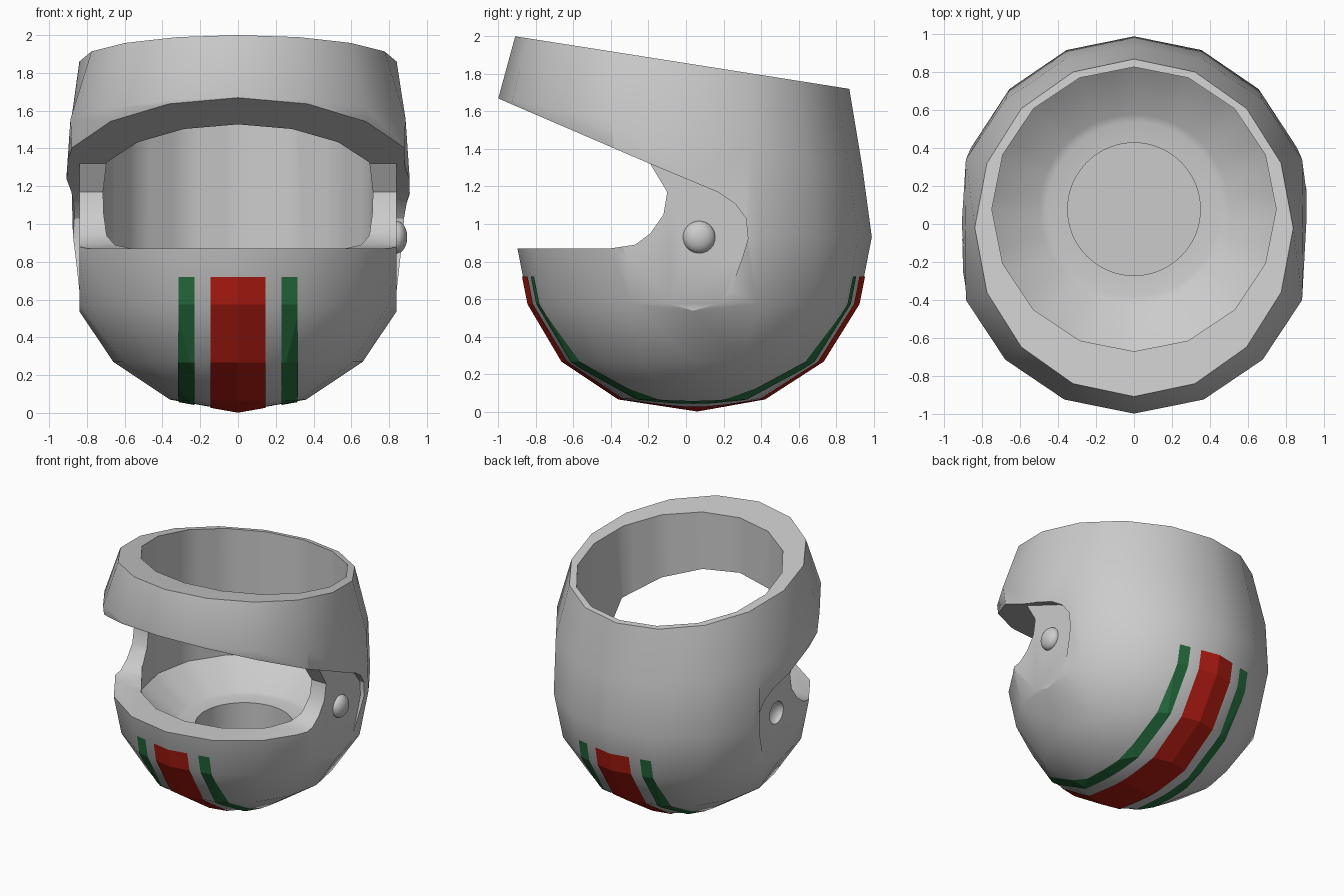
import bpy, bmesh, math
from mathutils import Vector

if "Cube" in bpy.data.objects:
    bpy.data.objects.remove(bpy.data.objects["Cube"])

SIDES = 16
# shell rings: centre y, centre z, x radius, y radius, x clamp, z rise towards the front
RINGS = [(0.03, 0.07, 0.36, 0.39, 1.0, 0.0),
         (0.035, 0.27, 0.66, 0.695, 1.0, 0.0),
         (0.04, 0.575, 0.865, 0.88, 1.0, 0.0),
         (0.04, 0.93, 0.93, 0.95, 1.0, 0.0),
         (-0.03, 1.485, 0.96, 0.97, 0.892, 0.185),
         (-0.02, 1.86, 0.84, 0.89, 1.0, 0.14)]


def loft(bm, rings):
    for a, b in zip(rings, rings[1:]):
        n = len(a)
        for i in range(n):
            j = (i + 1) % n
            bm.faces.new((a[i], a[j], b[j], b[i]))


def shell_bmesh():
    bm = bmesh.new()
    rings = []
    for cy, cz, rx, ry, clamp, rise in RINGS:
        ring = []
        for i in range(SIDES):
            t = 2 * math.pi * i / SIDES
            x = max(-clamp, min(clamp, rx * math.sin(t)))
            ring.append(bm.verts.new((x, cy - ry * math.cos(t), cz + rise * math.cos(t))))
        rings.append(ring)
    loft(bm, rings)
    tip = bm.verts.new((0, 0.06, 0.006))
    for i in range(SIDES):
        bm.faces.new((tip, rings[0][(i + 1) % SIDES], rings[0][i]))
    bm.faces.new(rings[-1])
    bmesh.ops.recalc_face_normals(bm, faces=bm.faces)
    return bm


def finish(bm, name):
    me = bpy.data.meshes.new(name)
    bm.to_mesh(me)
    bm.free()
    ob = bpy.data.objects.new(name, me)
    bpy.context.collection.objects.link(ob)
    return ob


def prism(name, profile, x0, x1):
    # side profile (y, z) extruded along x
    bm = bmesh.new()
    a, b = [[bm.verts.new((x, y, z)) for y, z in profile] for x in (x0, x1)]
    loft(bm, [a, b])
    bm.faces.new(a)
    bm.faces.new(b)
    bmesh.ops.recalc_face_normals(bm, faces=bm.faces)
    return finish(bm, name)


def cut(target, cutter):
    mod = target.modifiers.new("cut", 'BOOLEAN')
    mod.operation = 'DIFFERENCE'
    mod.solver = 'EXACT'
    mod.object = cutter
    bpy.context.view_layer.objects.active = target
    bpy.ops.object.modifier_apply(modifier=mod.name)
    bpy.data.objects.remove(cutter)


helmet = finish(shell_bmesh(), "helmet_shell")

# head cavity: 16-sided wall blending into a round stepped well
N = 64
profile = [(0.75, 2.3, True), (0.75, 0.76, True), (0.50, 0.58, False), (0.46, 0.57, False),
           (0.35, 0.565, False), (0.35, 0.30, False)]
bm = bmesh.new()
rings = []
for r, z, faceted in profile:
    ring = []
    for i in range(N):
        t = 2 * math.pi * i / N
        step = 2 * math.pi / SIDES
        k = math.cos(step / 2) / math.cos(t % step - step / 2) if faceted else 1
        ring.append(bm.verts.new((r * k * math.sin(t), 0.078 - r * k * math.cos(t), z)))
    rings.append(ring)
loft(bm, rings)
bm.faces.new(rings[0])
bm.faces.new(rings[-1])
bmesh.ops.recalc_face_normals(bm, faces=bm.faces)
for f in bm.faces:
    f.smooth = True
cut(helmet, finish(bm, "cavity_cutter"))

# face opening between the brim and the chin
cut(helmet, prism("opening_cutter",
                  [(-1.3, 1.798), (-0.19, 1.32), (-0.10, 1.17), (-0.12, 1.05), (-0.19, 0.95),
                   (-0.27, 0.89), (-0.40, 0.87), (-1.3, 0.87)], -1.3, 1.3))

for s in (-1, 1):
    # flat recessed cheek
    cut(helmet, prism("cheek_cutter",
                      [(-1.3, 1.0), (-0.3, 1.2), (-0.19, 1.32), (0.17, 1.17), (0.26, 1.11),
                       (0.32, 1.03), (0.33, 0.92), (0.30, 0.82), (0.23, 0.63), (0.12, 0.4),
                       (-1.3, 0.4)], s * 0.84, s * 1.3))
    # round hinge dimple
    bm = bmesh.new()
    bmesh.ops.create_uvsphere(bm, u_segments=32, v_segments=16, radius=0.086)
    for v in bm.verts:
        v.co = Vector((s * 0.84 + v.co.x * 0.65, 0.07 + v.co.y, 0.93 + v.co.z))
    for f in bm.faces:
        f.smooth = True
    cut(helmet, finish(bm, "hinge_cutter"))
helmet.data.set_sharp_from_angle(angle=math.radians(30))


# painted stripes running under the crown from front to back
def stripe(name, x0, x1, mat):
    bm = shell_bmesh()
    for co, no in (((x0, 0, 0), (-1, 0, 0)), ((x1, 0, 0), (1, 0, 0)), ((0, 0, 0.72), (0, 0, 1))):
        bmesh.ops.bisect_plane(bm, geom=bm.verts[:] + bm.edges[:] + bm.faces[:],
                               plane_co=co, plane_no=no, clear_outer=True)
    bm.normal_update()
    moves = [(v, v.normal * 0.005) for v in bm.verts]
    for v, d in moves:
        v.co += d
    finish(bm, name).data.materials.append(mat)


def material(name, color):
    m = bpy.data.materials.new(name)
    m.diffuse_color = color
    m.use_nodes = True
    m.node_tree.nodes["Principled BSDF"].inputs["Base Color"].default_value = m.diffuse_color
    return m


red = material("red_paint", (0.45, 0.012, 0.006, 1))
green = material("green_paint", (0.02, 0.16, 0.05, 1))
stripe("red_stripe", -0.145, 0.145, red)
stripe("green_stripe_left", -0.315, -0.23, green)
stripe("green_stripe_right", 0.23, 0.315, green)
